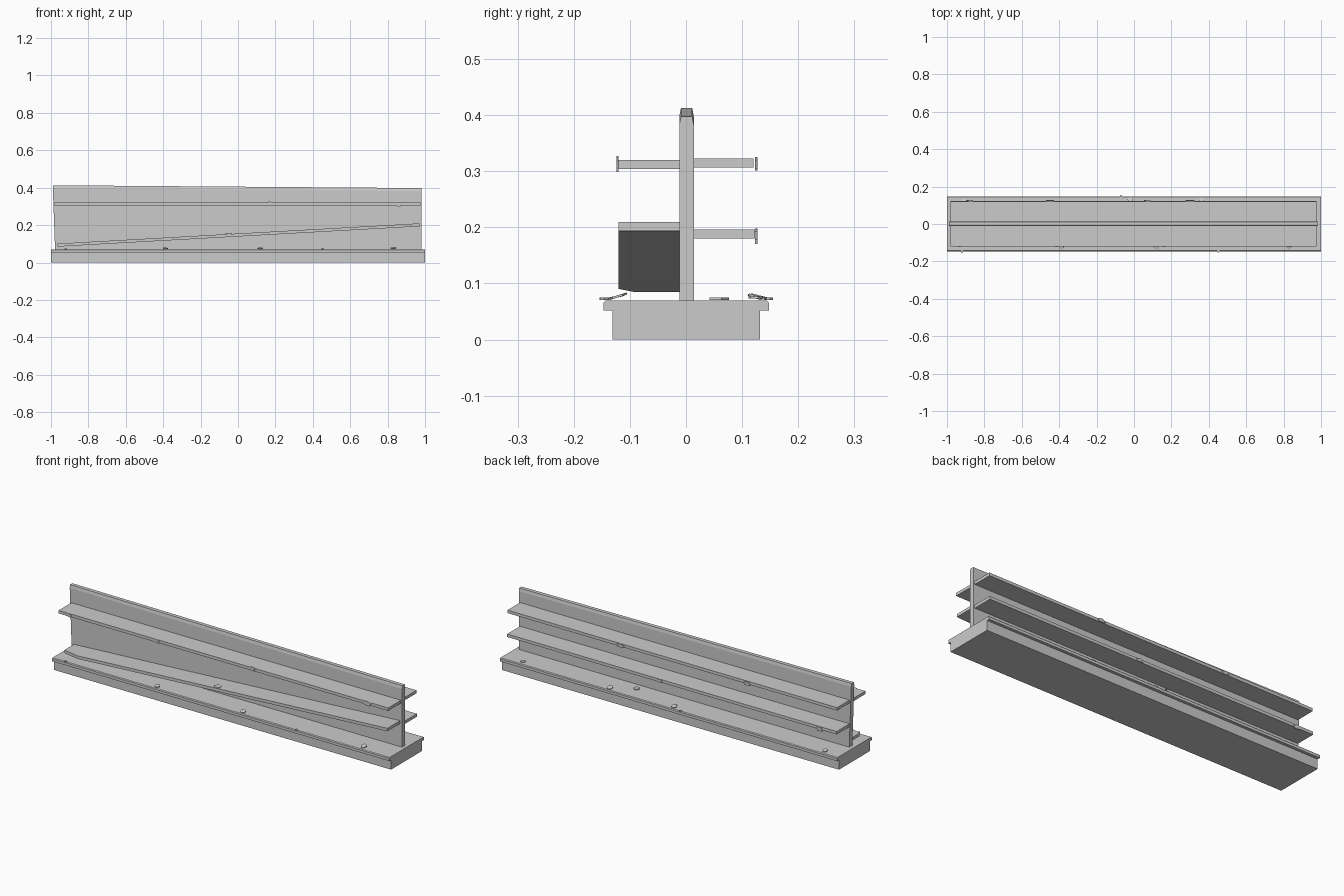
import bpy, bmesh, math, random
from mathutils import Vector, Matrix

if "Cube" in bpy.data.objects:
    bpy.data.objects.remove(bpy.data.objects["Cube"])

random.seed(4)

def finish(name, bm, bevel=0):
    bmesh.ops.recalc_face_normals(bm, faces=bm.faces)
    me = bpy.data.meshes.new(name)
    bm.to_mesh(me)
    bm.free()
    ob = bpy.data.objects.new(name, me)
    bpy.context.collection.objects.link(ob)
    if bevel:
        m = ob.modifiers.new("edge_chamfer", 'BEVEL')
        m.width, m.segments = bevel, 1
    return ob

def loft(name, loop_a, loop_b, bevel=0):
    """Closed solid between two matching outlines."""
    bm = bmesh.new()
    a = [bm.verts.new(p) for p in loop_a]
    b = [bm.verts.new(p) for p in loop_b]
    n = len(a)
    bm.faces.new(a)
    bm.faces.new(b[::-1])
    for i in range(n):
        bm.faces.new((a[i], a[(i + 1) % n], b[(i + 1) % n], b[i]))
    return finish(name, bm, bevel)

def box(name, x0, x1, y0, y1, z0, z1, bevel=0):
    plan = [(x0, y0), (x1, y0), (x1, y1), (x0, y1)]
    return loft(name, [(x, y, z0) for x, y in plan], [(x, y, z1) for x, y in plan], bevel)

# plinth with overhanging lip, extruded along x
profile = [(-.131, 0), (.132, 0), (.132, .052), (.148, .052), (.148, .066),
           (.144, .070), (-.143, .070), (-.147, .066), (-.147, .052), (-.131, .052)]
loft("plinth", [(-1, y, z) for y, z in profile], [(1, y, z) for y, z in profile])

# central back panel, top edge slightly slanted and chamfered
def panel_end(x, top):
    s = [(-.012, .068), (.014, .068), (.014, top - .016), (.011, top),
         (-.009, top), (-.012, top - .016)]
    return [(x + (.012 if x < 0 and z < .1 else 0), y, z) for y, z in s]
loft("back_panel", panel_end(-.99, .413), panel_end(.982, .398))

# level shelves
box("upper_front_shelf", -.98, .975, -.12, -.011, .304, .320)
box("upper_back_shelf", -.98, .975, .013, .12, .307, .323)
box("lower_back_shelf", -.98, .975, .013, .123, .180, .196)

# collapsed front shelf with a broken corner
def slope(x):
    return .085 + (x + .965) * .056
plan = [(-.965, -.011), (-.965, -.093), (-.87, -.12), (.97, -.12), (.97, -.011)]
loft("fallen_front_shelf", [(x, y, slope(x)) for x, y in plan],
     [(x, y, slope(x) + .016) for x, y in plan])

# torn label plates on the shelf edges
labels = [(-.92, -.122, .312), (-.40, -.122, .312), (.17, -.122, .316), (.85, -.122, .312),
          (.30, .125, .315), (-.45, .125, .312), (.07, .125, .188), (-.88, .125, .184)]
for i, (x, y, z) in enumerate(labels):
    w, h = random.uniform(.016, .026), random.uniform(.009, .014)
    shape = [(-w, -h * .6), (w * .7, -h), (w, h * .5), (-w * .3, h)]
    loft(f"label_plate_{i}", [(x + a, y - .002, z + b) for a, b in shape],
         [(x + a, y + .002, z + b) for a, b in shape])

# flat chips of debris
def chip(name, x, y, z, size, tilt):
    n = 5
    rot = Matrix.Rotation(tilt, 3, 'X') @ Matrix.Rotation(random.uniform(0, 6), 3, 'Z')
    pts = [Vector((math.cos(k * math.tau / n), math.sin(k * math.tau / n), 0))
           * size * random.uniform(.75, 1.1) for k in range(n)]
    c = Vector((x, y, z))
    up = Vector((0, 0, .002))
    loft(name, [c + rot @ (p - up) for p in pts], [c + rot @ (p + up) for p in pts])

chips = [(-.39, -.125, .076, .015, .25), (.12, -.125, .076, .016, .25),
         (.83, -.122, .077, .017, .3), (.36, .128, .076, .016, -.25),
         (-.02, .130, .077, .017, -.25), (-.91, .122, .076, .016, -.3),
         (.88, .125, .075, .015, 0), (.45, -.146, .073, .009, 0),
         (-.92, -.147, .073, .009, 0), (-.07, .148, .073, .008, 0),
         (.25, .057, .073, .018, 0), (-.05, -.1, .153, .02, 0)]
for i, c in enumerate(chips):
    chip(f"debris_chip_{i}", *c)
